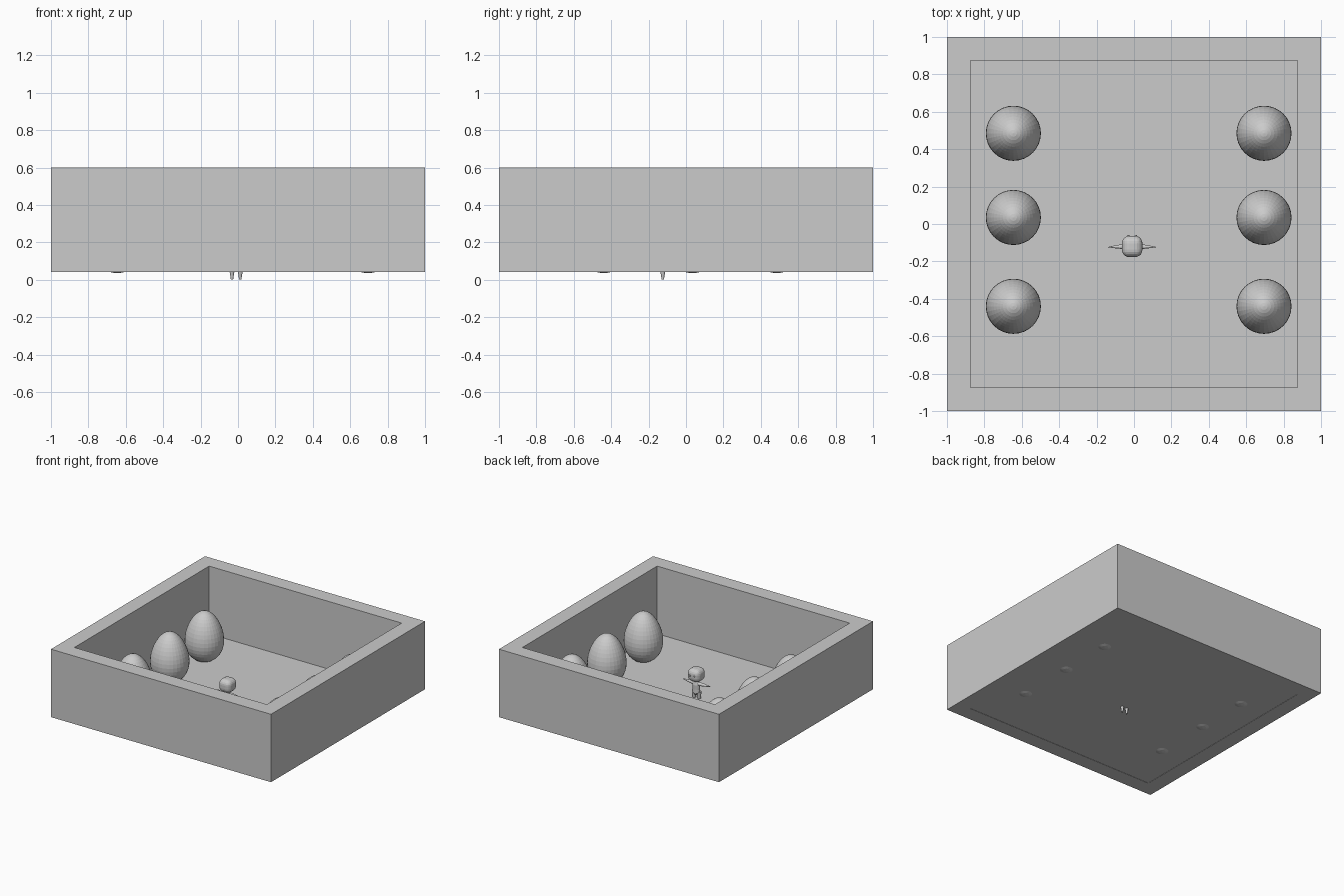
import bpy, bmesh, math
from mathutils import Matrix, Vector

if "Cube" in bpy.data.objects:
    bpy.data.objects.remove(bpy.data.objects["Cube"])

grey = bpy.data.materials.new("light grey")
grey.diffuse_color = (0.6, 0.6, 0.6, 1)
grey.use_nodes = True
grey.node_tree.nodes["Principled BSDF"].inputs["Base Color"].default_value = grey.diffuse_color


def finish(name, bm):
    bmesh.ops.recalc_face_normals(bm, faces=bm.faces)
    me = bpy.data.meshes.new(name)
    bm.to_mesh(me)
    bm.free()
    me.materials.append(grey)
    ob = bpy.data.objects.new(name, me)
    bpy.context.collection.objects.link(ob)
    return ob


def lathe(name, profile, n, origin, axis=(0, 0, 1), flat=1.0):
    """Closed round part from (radius, height) points, turned along an axis."""
    bm = bmesh.new()
    rot = Vector((0, 0, 1)).rotation_difference(Vector(axis)).to_matrix()
    rings = []
    for r, h in profile:
        rings.append([bm.verts.new(Vector(origin) + rot @ Vector((
            r * math.cos(2 * math.pi * i / n),
            r * flat * math.sin(2 * math.pi * i / n), h))) for i in range(n)])
    for a, b in zip(rings, rings[1:]):
        for i in range(n):
            j = (i + 1) % n
            bm.faces.new((a[i], a[j], b[j], b[i]))
    bm.faces.new(rings[0])
    bm.faces.new(rings[-1])
    bmesh.ops.remove_doubles(bm, verts=bm.verts, dist=1e-6)
    return finish(name, bm)


# Enclosure walls: square frame
bm = bmesh.new()
corners = ((-1, -1), (1, -1), (1, 1), (-1, 1))
loops = [[bm.verts.new((x * s, y * s, z)) for x, y in corners]
         for s, z in ((1, 0.042), (1, 0.6), (0.875, 0.6), (0.875, 0.042))]
for k in range(4):
    a, b = loops[k], loops[(k + 1) % 4]
    for i in range(4):
        j = (i + 1) % 4
        bm.faces.new((a[i], a[j], b[j], b[i]))
finish("walls", bm)

# Thin floor
bm = bmesh.new()
bm.faces.new([bm.verts.new((x * 0.875, y * 0.875, 0.044)) for x, y in corners])
finish("floor", bm)

# Six eggs, blunt end down
egg = []
for i in range(1, 20):
    t = math.pi * (1 - i / 20)
    c = math.cos(t)
    egg.append((0.145 * math.sin(t) * (1 - 0.18 * c), 0.2025 * c))
egg = [(0.002, -0.2025)] + egg + [(0.002, 0.2025)]
for x in (-0.645, 0.695):
    for y in (0.485, 0.035, -0.44):
        lathe("egg", egg, 32, (x, y, 0.238))

# Small figure
FX, FY = -0.01, -0.12
lathe("torso", [(0.02, 0.075), (0.032, 0.09), (0.03, 0.12), (0.031, 0.155),
                (0.024, 0.175), (0.014, 0.185), (0.012, 0.2)],
      16, (FX, FY, 0), flat=0.75)
for s in (-1, 1):
    # Tapering legs down to the ground
    lathe("leg", [(0.006, 0), (0.009, 0.02), (0.014, 0.05), (0.018, 0.1)],
          12, (FX + s * 0.022, FY - 0.004, 0))
    # Outstretched pointed arms
    lathe("arm", [(0.015, 0), (0.012, 0.04), (0.008, 0.07), (0.001, 0.11)],
          12, (FX + s * 0.018, FY, 0.163), axis=(s, -0.03, 0.03))
    # Eyes
    lathe("eye", [(0.008, 0), (0.005, 0.004)], 12,
          (FX + s * 0.02, FY + 0.056, 0.243), axis=(0, 1, 0))

# Rounded cube head
bm = bmesh.new()
bmesh.ops.create_cube(bm, size=1, matrix=Matrix.Translation((FX, FY, 0.238))
                      @ Matrix.Diagonal((0.11, 0.114, 0.105, 1)))
bmesh.ops.bevel(bm, geom=bm.edges[:], offset=0.04, segments=5, profile=0.5,
                affect='EDGES')
finish("head", bm)
